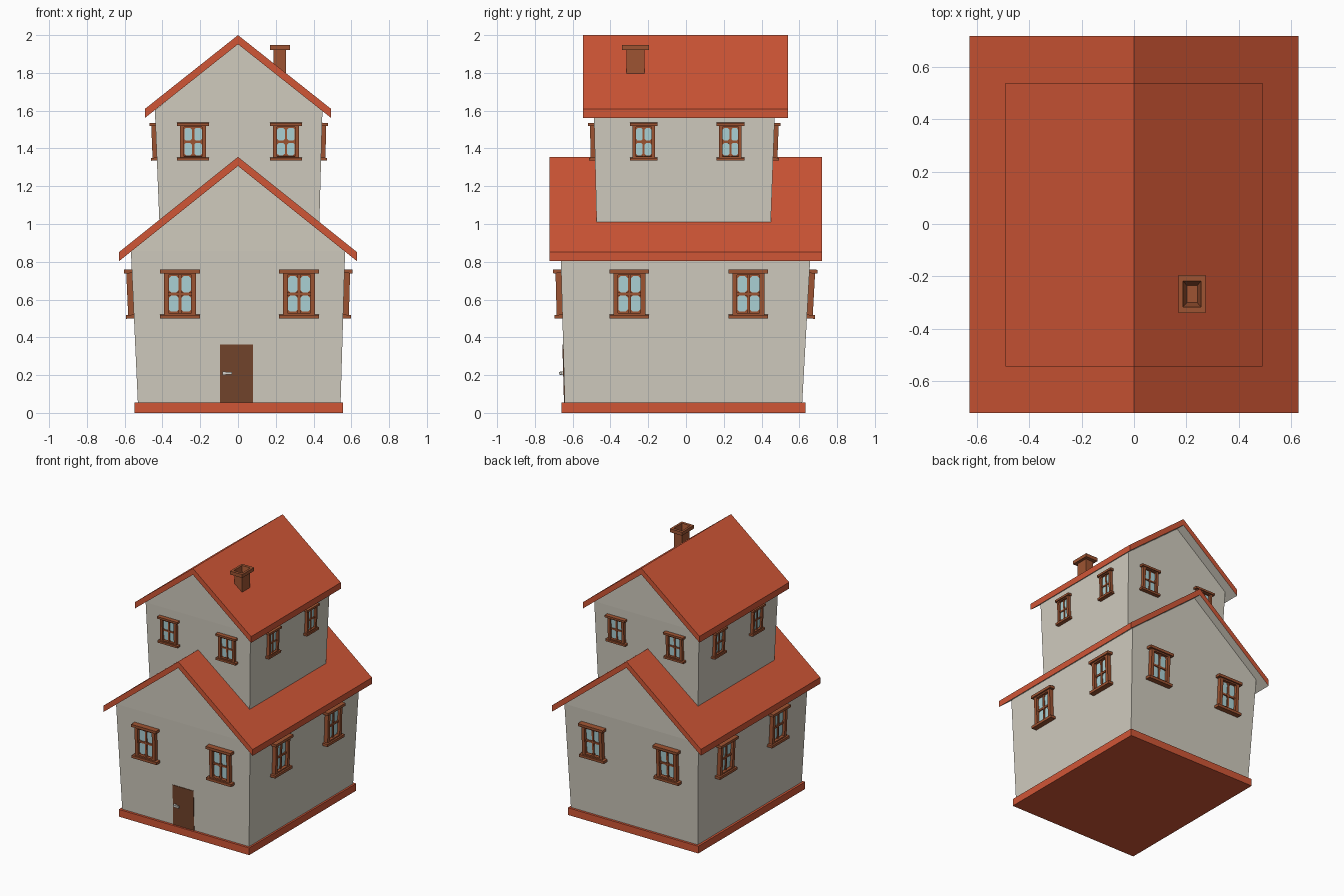
import bpy
import bmesh
from mathutils import Matrix, Vector

cube = bpy.data.objects.get("Cube")
if cube:
    bpy.data.objects.remove(cube, do_unlink=True)


def material(name, *rgb):
    linear = [((c / 255 + 0.055) / 1.055) ** 2.4 for c in rgb] + [1]
    mat = bpy.data.materials.new(name)
    mat.use_nodes = True
    mat.diffuse_color = linear
    mat.node_tree.nodes["Principled BSDF"].inputs["Base Color"].default_value = linear
    return mat


PLASTER = material("plaster", 208, 203, 190)
TILE = material("red tile", 208, 86, 54)
WOOD = material("brown wood", 158, 84, 50)
DOOR = material("dark door wood", 114, 68, 44)
GLASS = material("pale blue glass", 172, 210, 214)
METAL = material("light metal", 216, 213, 205)


def finish(name, bm, mats, matrix=None):
    bmesh.ops.recalc_face_normals(bm, faces=bm.faces)
    mesh = bpy.data.meshes.new(name)
    bm.to_mesh(mesh)
    bm.free()
    for mat in mats:
        mesh.materials.append(mat)
    obj = bpy.data.objects.new(name, mesh)
    if matrix:
        obj.matrix_world = matrix
    bpy.context.collection.objects.link(obj)
    return obj


def box(bm, x0, x1, y0, y1, z0, z1):
    size = Matrix.Diagonal((x1 - x0, y1 - y0, z1 - z0, 1))
    centre = Matrix.Translation(((x0 + x1) / 2, (y0 + y1) / 2, (z0 + z1) / 2))
    bmesh.ops.create_cube(bm, size=1, matrix=centre @ size)


def ring(bm, x0, x1, y0, y1, z):
    return [bm.verts.new(p) for p in ((x0, y0, z), (x1, y0, z), (x1, y1, z), (x0, y1, z))]


def bridge(bm, a, b):
    for i in range(len(a)):
        j = (i + 1) % len(a)
        bm.faces.new((a[i], a[j], b[j], b[i]))


SLOPE = 0.8


def storey(name, low, z0, high, z1, ridge):
    """Walls that flare upward, closed by a gable under the roof."""
    bm = bmesh.new()
    a, b = ring(bm, *low, z0), ring(bm, *high, z1)
    bridge(bm, a, b)
    bm.faces.new(a)
    front = bm.verts.new((0, high[2], ridge))
    back = bm.verts.new((0, high[3], ridge))
    bm.faces.new((b[0], b[1], front))
    bm.faces.new((b[2], b[3], back))
    bm.faces.new((b[1], b[2], back, front))
    bm.faces.new((b[3], b[0], front, back))
    finish(name, bm, [PLASTER])


def roof(name, half, y0, y1, ridge, eave):
    """Chevron slab, tiled outside and plastered underneath."""
    bm = bmesh.new()
    drop = 0.048
    outline = [(-half, eave), (0, ridge), (half, eave),
               (half, eave - drop), (0, ridge - drop), (-half, eave - drop)]
    a = [bm.verts.new((x, y0, z)) for x, z in outline]
    b = [bm.verts.new((x, y1, z)) for x, z in outline]
    bridge(bm, a, b)
    for r in (a, b):
        bm.faces.new((r[0], r[1], r[4], r[5]))
        bm.faces.new((r[1], r[2], r[3], r[4]))
    bm.normal_update()
    bmesh.ops.recalc_face_normals(bm, faces=bm.faces)
    for f in bm.faces:
        f.material_index = int(f.normal.z < -0.3)
    finish(name, bm, [TILE, PLASTER])


def wall_frame(low, z0, high, z1, side, along, z):
    """Matrix with x along the wall, y up the wall and z outward."""
    t = (z - z0) / (z1 - z0)
    index = {"front": 2, "back": 3, "right": 0, "left": 1}[side]
    lean = high[index] - low[index]
    depth = low[index] + lean * t
    if side in ("front", "back"):
        u = Vector((1 if side == "front" else -1, 0, 0))
        up = Vector((0, lean, z1 - z0)).normalized()
        place = Vector((along, depth, z))
    else:
        u = Vector((0, 1 if side == "left" else -1, 0))
        up = Vector((lean, 0, z1 - z0)).normalized()
        place = Vector((depth, along, z))
    rot = Matrix((u, up, u.cross(up))).transposed().to_4x4()
    return Matrix.Translation(place) @ rot


def window(name, matrix):
    bm = bmesh.new()
    w, h, iw, ih, bar = 0.085, 0.11, 0.06, 0.1, 0.007
    box(bm, -w, w, -h, h, -0.01, 0.008)                 # backing
    for s in (-1, 1):
        box(bm, *sorted((s * iw, s * w)), -h, h, -0.01, 0.03)
        box(bm, -iw, iw, *sorted((s * ih, s * h)), -0.01, 0.03)
    box(bm, -0.105, 0.105, h, 0.13, -0.01, 0.042)       # lintel
    box(bm, -0.105, 0.105, -0.13, -h, -0.01, 0.042)     # sill
    box(bm, -bar, bar, -ih, ih, 0, 0.018)               # glazing bars
    box(bm, -iw, iw, -bar, bar, 0, 0.018)
    # Four panes with clipped corners
    px, py, cut = 0.025, 0.043, 0.011
    for cx in (-0.033, 0.033):
        for cy in (-0.051, 0.051):
            pts = [(px - cut, py), (cut - px, py), (-px, py - cut), (-px, cut - py),
                   (cut - px, -py), (px - cut, -py), (px, cut - py), (px, py - cut)]
            low = [bm.verts.new((cx + x, cy + y, 0.007)) for x, y in pts]
            top = [bm.verts.new((cx + x, cy + y, 0.011)) for x, y in pts]
            bridge(bm, low, top)
            bm.faces.new(low)
            bm.faces.new(top).material_index = 1
    finish(name, bm, [WOOD, GLASS], matrix)


# Storeys: (x0, x1, y0, y1) at the foot and at the eaves
lower = ((-0.53, 0.543, -0.642, 0.615), 0.05, (-0.567, 0.567, -0.664, 0.66), 0.858)
upper = ((-0.415, 0.43, -0.473, 0.448), 0.98, (-0.44, 0.447, -0.488, 0.471), 1.602)
storey("lower_walls", *lower, 1.312)
storey("upper_walls", *upper, 1.957)

roof("lower_roof", 0.63, -0.723, 0.72, 1.355, 0.851)
roof("upper_roof", 0.492, -0.545, 0.54, 2.0, 1.61)

bm = bmesh.new()
box(bm, -0.547, 0.557, -0.66, 0.633, 0, 0.055)
finish("foundation", bm, [TILE])

# Two windows on every side of each storey
for level, dims, z, fx, fy, sx, sy in (
        ("lower", lower, 0.63, (-0.307, 0.323), (-0.3, 0.33), (1, 1, 1), (1, 1, 1)),
        ("upper", upper, 1.436, (-0.238, 0.254), (-0.224, 0.235),
         (0.8, 0.77, 0.75), (0.7, 0.77, 0.75))):
    for side in ("front", "back", "left", "right"):
        facing = side in ("front", "back")
        for i, along in enumerate(fx if facing else fy):
            m = wall_frame(*dims, side, along, z)
            scale = Matrix.Diagonal((*(sx if facing else sy), 1))
            window(f"{level}_{side}_window_{i + 1}", m @ scale)

# Door and handle
door_place = wall_frame(*lower, "front", -0.008, 0.208)
bm = bmesh.new()
box(bm, -0.088, 0.088, -0.155, 0.153, -0.01, 0.004)
finish("door", bm, [DOOR], door_place)
bm = bmesh.new()
box(bm, -0.073, -0.057, -0.007, 0.012, 0, 0.02)
box(bm, -0.073, -0.025, -0.005, 0.01, 0.013, 0.025)
finish("door_handle", bm, [METAL], door_place)

# Chimney with a flared cap and a funnel-shaped opening
bm = bmesh.new()
cx, cy = 0.222, -0.268
profile = [(0.033, 0.047, 1.74), (0.033, 0.047, 1.92), (0.052, 0.072, 1.922),
           (0.052, 0.072, 1.948), (0.035, 0.05, 1.948), (0.02, 0.033, 1.87)]
rings = [ring(bm, cx - a, cx + a, cy - b, cy + b, z) for a, b, z in profile]
for a, b in zip(rings, rings[1:]):
    bridge(bm, a, b)
bm.faces.new(rings[0])
bm.faces.new(rings[-1])
finish("chimney", bm, [WOOD])
